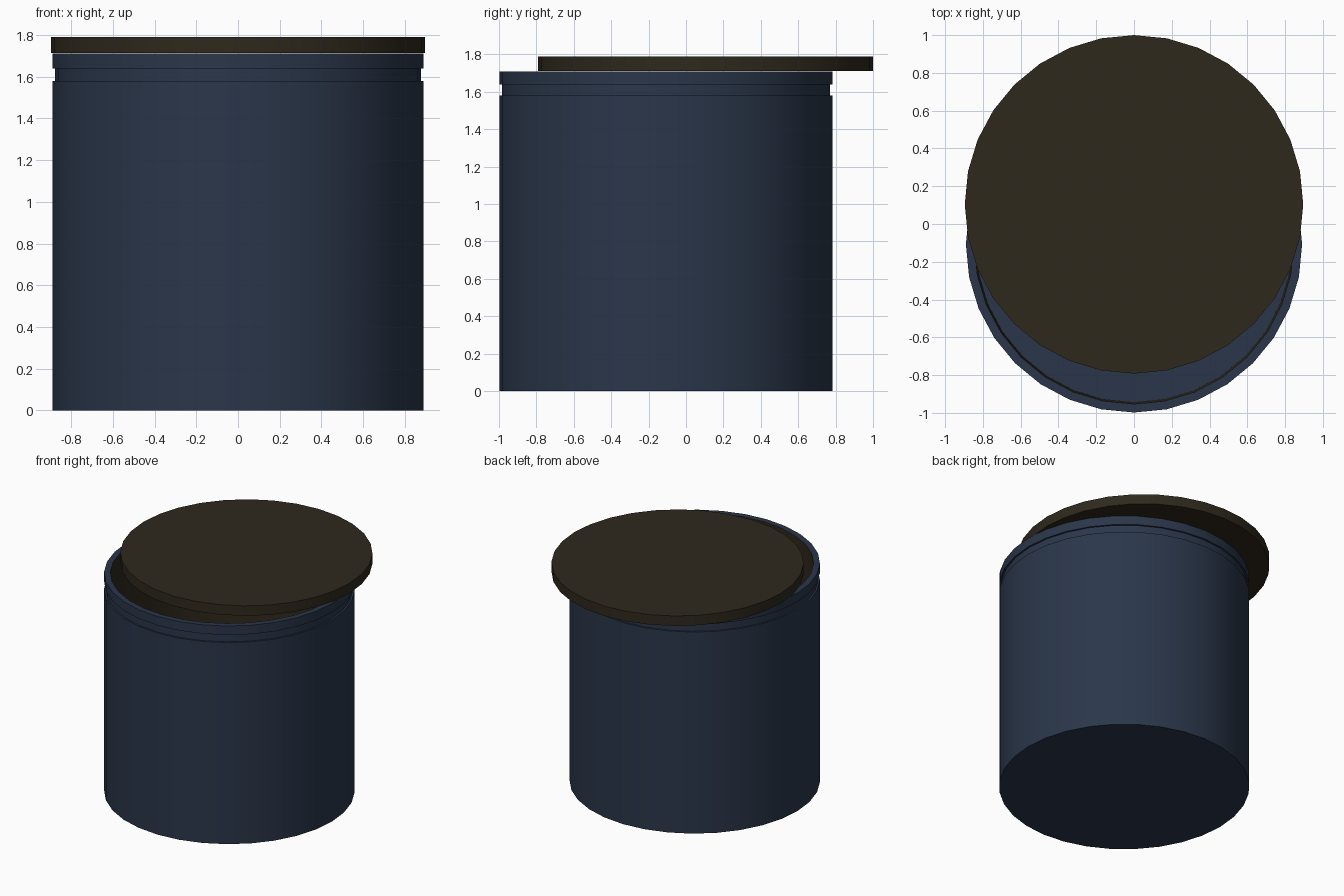
import bpy, bmesh, math

if "Cube" in bpy.data.objects:
    bpy.data.objects.remove(bpy.data.objects["Cube"])

SIDES = 32


def material(name, color):
    m = bpy.data.materials.new(name)
    m.diffuse_color = (*color, 1)
    m.use_nodes = True
    m.node_tree.nodes["Principled BSDF"].inputs["Base Color"].default_value = m.diffuse_color
    return m


blue = material("dark_blue", (0.023, 0.037, 0.068))
brown = material("dark_brown", (0.028, 0.022, 0.012))


def lathe(name, profile, y, mats, brown_segments=()):
    """Revolve (radius, z) points about z; radius 0 closes as a flat cap."""
    bm = bmesh.new()
    rings = []
    for r, z in profile:
        rings.append([bm.verts.new((r * math.cos(2 * math.pi * i / SIDES),
                                    r * math.sin(2 * math.pi * i / SIDES), z))
                      for i in range(SIDES)])
    for s, (a, b) in enumerate(zip(rings, rings[1:])):
        for i in range(SIDES):
            j = (i + 1) % SIDES
            f = bm.faces.new((a[i], a[j], b[j], b[i]))
            f.material_index = 1 if s in brown_segments else 0
    bm.faces.new(rings[0][::-1])
    bm.faces.new(rings[-1])
    mesh = bpy.data.meshes.new(name)
    bm.to_mesh(mesh)
    bm.free()
    for m in mats:
        mesh.materials.append(m)
    obj = bpy.data.objects.new(name, mesh)
    bpy.context.collection.objects.link(obj)
    obj.location.y = y
    bpy.ops.object.select_all(action='DESELECT')
    obj.select_set(True)
    bpy.context.view_layer.objects.active = obj
    bpy.ops.object.shade_smooth_by_angle(angle=math.radians(35))
    return obj


# Open canister: outer wall, groove, rim, brown inner wall, blue floor
lathe("canister",
      [(0.89, 0), (0.89, 1.58), (0.877, 1.58), (0.877, 1.64), (0.89, 1.64),
       (0.89, 1.71), (0.845, 1.71), (0.835, 0.03)],
      -0.108, (blue, brown), brown_segments=(6,))

# Flat lid slid towards the back
lathe("lid", [(0.896, 1.712), (0.896, 1.79)], 0.104, (brown,))
